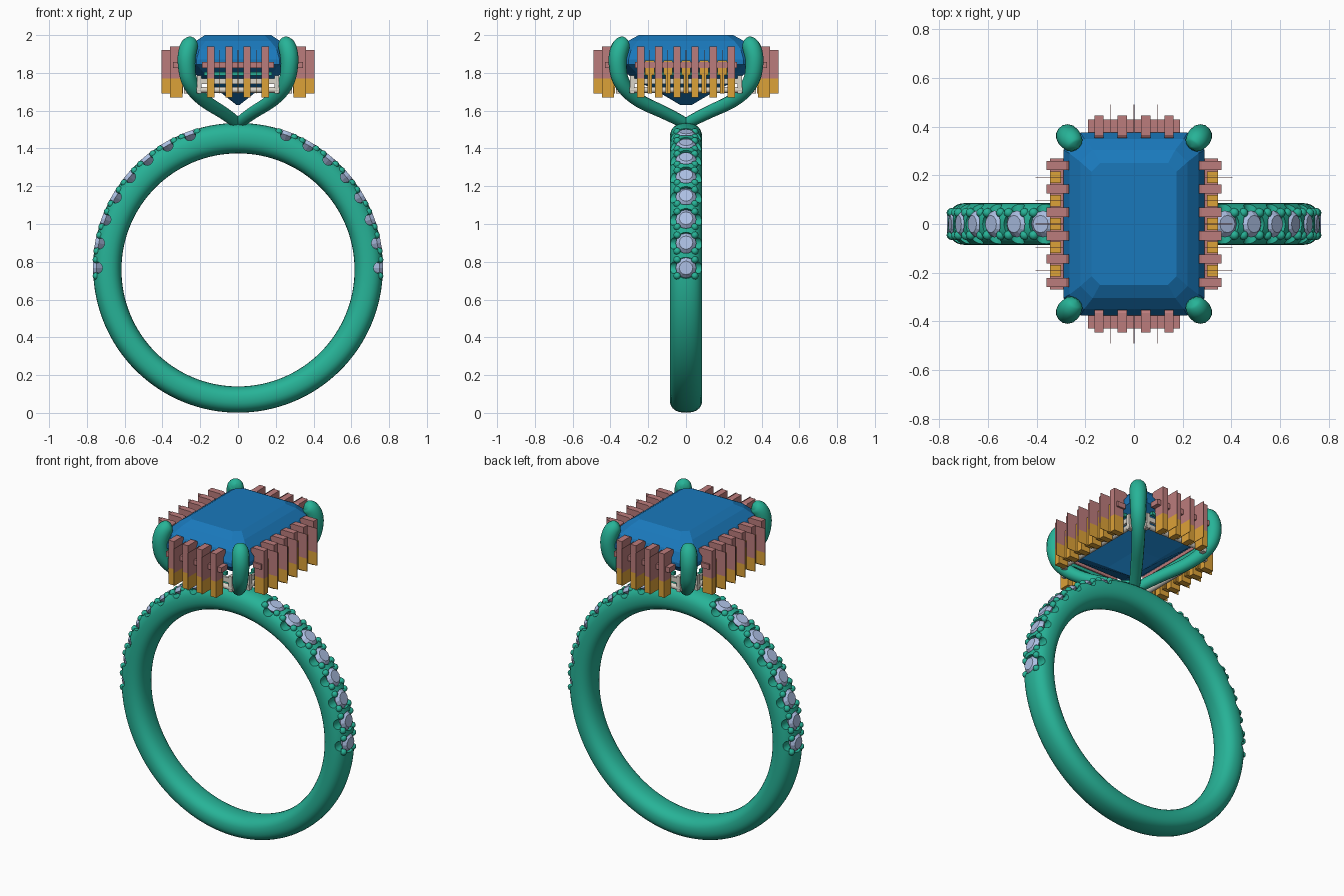
import bpy, bmesh
from math import sin, cos, pi, radians, copysign
from mathutils import Matrix, Vector

if "Cube" in bpy.data.objects:
    bpy.data.objects.remove(bpy.data.objects["Cube"])


def material(name, rgb):
    m = bpy.data.materials.new(name)
    m.diffuse_color = (*rgb, 1)
    m.use_nodes = True
    m.node_tree.nodes["Principled BSDF"].inputs["Base Color"].default_value = m.diffuse_color
    return m


GREEN = material("green_metal", (0.02, 0.45, 0.31))
BLUE = material("blue_gem", (0.01, 0.19, 0.50))
PALE = material("pale_gem", (0.42, 0.53, 0.78))
ROSE = material("rose_metal", (0.50, 0.20, 0.20))
GOLD = material("gold_metal", (0.72, 0.36, 0.04))
CREAM = material("cream_metal", (0.70, 0.66, 0.58))


def finish(name, bm, mat, smooth=False):
    bmesh.ops.recalc_face_normals(bm, faces=bm.faces[:])
    me = bpy.data.meshes.new(name)
    bm.to_mesh(me)
    bm.free()
    ob = bpy.data.objects.new(name, me)
    bpy.context.collection.objects.link(ob)
    if mat:
        me.materials.append(mat)
    if smooth:
        shade(ob)
    return ob


def select(ob):
    bpy.ops.object.select_all(action='DESELECT')
    ob.select_set(True)
    bpy.context.view_layer.objects.active = ob


def shade(ob):
    select(ob)
    bpy.ops.object.shade_smooth_by_angle(angle=radians(35))


def skin(bm, rings, closed=False):
    """Join equal vertex rings with quads, capping the ends when open."""
    rings = [[bm.verts.new(p) for p in r] for r in rings]
    n, k = len(rings), len(rings[0])
    for i in range(n if closed else n - 1):
        a, b = rings[i], rings[(i + 1) % n]
        for j in range(k):
            bm.faces.new((a[j], a[(j + 1) % k], b[(j + 1) % k], b[j]))
    if not closed:
        bm.faces.new(rings[0])
        bm.faces.new(rings[-1])


# Band: oval section swept round, slightly thicker at the top
def power(v):
    return copysign(abs(v) ** 0.85, v)


bm = bmesh.new()
rings = []
for i in range(128):
    t = 2 * pi * i / 128
    ring = []
    for j in range(28):
        p = 2 * pi * j / 28
        r = 0.692 + (0.075 + 0.0055 * sin(t)) * power(cos(p))
        ring.append((r * cos(t), 0.086 * power(sin(p)), 0.7625 + r * sin(t)))
    rings.append(ring)
skin(bm, rings, closed=True)
band = finish("band", bm, GREEN)

# Small stones down both shoulders, with seats and notches cut for them
stones, notches, bores, beads = (bmesh.new() for _ in range(4))


def cone(bm, m, r1, r2, z1, z2, seg):
    bmesh.ops.create_cone(bm, cap_ends=True, segments=seg, radius1=r1, radius2=r2, depth=z2 - z1,
                          matrix=m @ Matrix.Translation((0, 0, (z1 + z2) / 2)))


for k in range(8):
    for t in (radians(10 * k), pi - radians(10 * k)):
        m = Matrix.Translation((0, 0, 0.768)) @ Matrix.Rotation(pi / 2 - t, 4, 'Y')
        cone(stones, m, 0.006, 0.055, 0.70, 0.748, 12)
        cone(stones, m, 0.055, 0.036, 0.748, 0.768, 12)
        cone(bores, m, 0.056, 0.056, 0.735, 0.80, 24)
        cone(notches, m @ Matrix.Translation((0, 0, 0.749)) @ Matrix.Rotation(pi / 2, 4, 'X'),
             0.031, 0.031, -0.12, 0.12, 20)
        for sx in (-1, 1):
            for sy in (-1, 1):
                bmesh.ops.create_uvsphere(
                    beads, u_segments=10, v_segments=6, radius=0.02,
                    matrix=m @ Matrix.Translation((sx * 0.043, sy * 0.046, 0.75)))
finish("shoulder_stones", stones, PALE)
finish("stone_beads", beads, GREEN, True)
for name, cut in (("notch_cutter", notches), ("seat_cutter", bores)):
    cutter = finish(name, cut, None)
    cutter.hide_render = True
    mod = band.modifiers.new(name, 'BOOLEAN')
    mod.operation = 'DIFFERENCE'
    mod.solver = 'EXACT'
    mod.object = cutter
    select(band)
    bpy.ops.object.modifier_apply(modifier=name)
    bpy.data.objects.remove(cutter)
shade(band)

# Centre stone: stacked rectangles with clipped corners
HX, HY = 0.29, 0.375


def octagon(hx, hy, z, c):
    return [(hx, hy - c, z), (hx - c, hy, z), (c - hx, hy, z), (-hx, hy - c, z),
            (-hx, c - hy, z), (c - hx, -hy, z), (hx - c, -hy, z), (hx, c - hy, z)]


bm = bmesh.new()
skin(bm, [octagon(*a) for a in (
    (0.008, 0.03, 1.63, 0.004), (0.09, 0.14, 1.695, 0.02), (0.20, 0.28, 1.77, 0.045),
    (HX, HY, 1.845, 0.07), (HX, HY, 1.87, 0.07), (0.265, 0.35, 1.925, 0.06),
    (0.22, 0.305, 1.97, 0.05), (0.175, 0.25, 2.0, 0.035))])
finish("centre_stone", bm, BLUE)

# Four big corner claws rising from the top of the band
cu = bpy.data.curves.new("corner_claws", 'CURVE')
cu.dimensions = '3D'
cu.bevel_depth = 1
cu.bevel_resolution = 5
cu.use_fill_caps = True
cu.resolution_u = 8
PATH = [(0, 0, 1.53, .03), (.06, .09, 1.58, .034), (.19, .265, 1.655, .036),
        (.262, .35, 1.75, .043), (.276, .366, 1.86, .048), (.265, .352, 1.93, .05),
        (.247, .33, 1.962, .042), (.238, .318, 1.972, .02), (.236, .316, 1.974, .002)]
for sx in (-1, 1):
    for sy in (-1, 1):
        sp = cu.splines.new('NURBS')
        sp.points.add(len(PATH) - 1)
        for pt, (x, y, z, r) in zip(sp.points, PATH):
            pt.co = (sx * x, sy * y, z, 1)
            pt.radius = r
        sp.order_u = 3
        sp.use_endpoint_u = True
claws = bpy.data.objects.new("corner_claws", cu)
bpy.context.collection.objects.link(claws)
cu.materials.append(GREEN)
select(claws)
bpy.ops.object.convert(target='MESH')
shade(bpy.context.object)


# Side setting: outlines given as (distance out from the stone edge, height)
def slab(bm, side, outline, along, half):
    axis, s = side
    rings = []
    for a in (along - half, along + half):
        rings.append([(s * (HX + d), a, z) if axis == 'x' else (a, s * (HY + d), z)
                      for d, z in outline])
    skin(bm, rings)


def rect(d0, d1, z0, z1):
    return [(d0, z0), (d1, z0), (d1, z1), (d0, z1)]


CLAW = [(-.022, 1.932), (-.02, 1.912), (0, 1.89), (.005, 1.77), (.07, 1.77), (.07, 1.94), (-.01, 1.94)]
upper, lower, basket, gallery = (bmesh.new() for _ in range(4))
for axis, count, span in (('x', 6, 0.27), ('y', 4, 0.19)):
    for s in (-1, 1):
        side = (axis, s)
        # bars hooked over the stone
        for i in range(count):
            a = (i - (count - 1) / 2) * 0.096
            slab(upper, side, CLAW, a, 0.019)
            slab(lower, side, rect(.005, .07, 1.67, 1.77), a, 0.019)
        # thin fins between the bars
        for i in range(count - 1):
            a = (i - (count - 2) / 2) * 0.096
            slab(upper, side, rect(0, .115, 1.77, 1.92), a, 0.0015)
            slab(lower, side, rect(0, .115, 1.69, 1.77), a, 0.0015)
            if axis == 'x':
                slab(lower, side, rect(.01, .055, 1.69, 1.80), a, 0.013)
                slab(lower, side, rect(.01, .055, 1.79, 1.865), a, 0.024)
        # rails running along each side
        slab(upper, side, rect(0, .055, 1.825, 1.857), 0, span)
        slab(gallery, side, rect(-.02, 0, 1.785, 1.805), 0, span - 0.01)
        slab(basket, side, rect(-.025, -.01, 1.74, 1.77), 0, span + 0.01)
        rot = Matrix.Rotation(pi / 2, 4, 'X' if axis == 'x' else 'Y')
        off = (s * (HX - .02), 0, 1.71) if axis == 'x' else (0, s * (HY - .02), 1.71)
        cone(basket, Matrix.Translation(off) @ rot, 0.016, 0.016, -span - .03, span + .03, 16)
        for e in (-1, 1):
            slab(basket, side, rect(-.035, -.005, 1.69, 1.785), e * (span + 0.015), 0.012)
finish("upper_claws", upper, ROSE)
finish("lower_claws", lower, GOLD)
finish("gallery_rail", gallery, GREEN)
finish("basket_rails", basket, CREAM, True)
